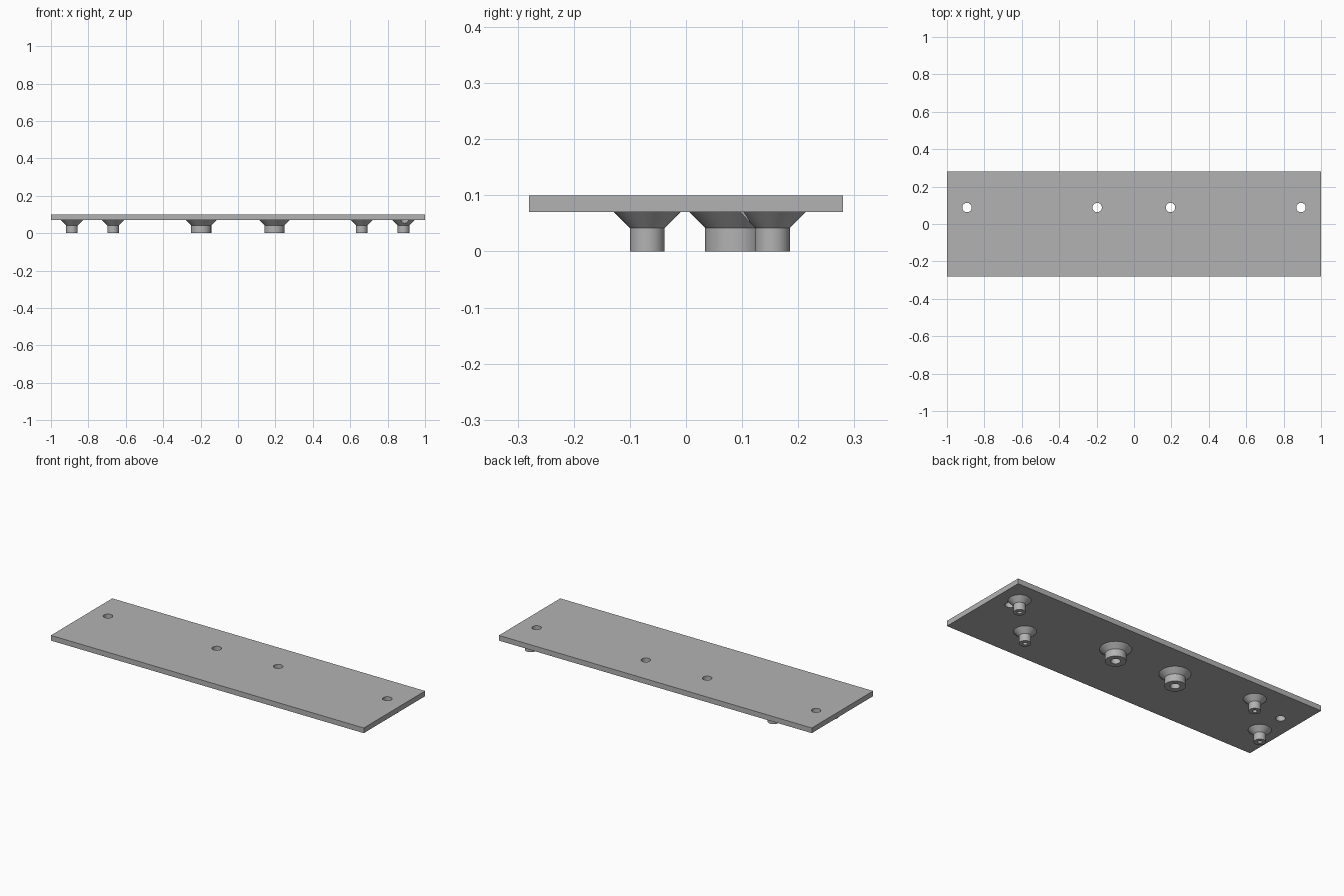
import bpy, bmesh, math
from mathutils import Matrix, Vector

cube = bpy.data.objects.get("Cube")
if cube:
    bpy.data.objects.remove(cube)

LENGTH, WIDTH = 2.0, 0.56
BOTTOM, TOP, NECK = 0.07, 0.10, 0.042
HOLE_R, HOLE_Y = 0.025, 0.088
SEGMENTS = 48

grey = bpy.data.materials.new("plain grey")
grey.use_nodes = True
colour = (0.45, 0.45, 0.45, 1)
grey.diffuse_color = colour
grey.node_tree.nodes["Principled BSDF"].inputs["Base Color"].default_value = colour


def make_object(name, bm, location=(0, 0, 0)):
    bmesh.ops.recalc_face_normals(bm, faces=bm.faces)
    mesh = bpy.data.meshes.new(name)
    bm.to_mesh(mesh)
    bm.free()
    mesh.materials.append(grey)
    obj = bpy.data.objects.new(name, mesh)
    obj.location = location
    bpy.context.collection.objects.link(obj)
    return obj


def lathe(name, profile, location, closed):
    """Spin a radius/height profile around the vertical axis."""
    bm = bmesh.new()
    verts = [bm.verts.new((r, 0, z)) for r, z in profile]
    edges = [bm.edges.new(pair) for pair in zip(verts, verts[1:])]
    if closed:
        edges.append(bm.edges.new((verts[-1], verts[0])))
    bmesh.ops.spin(bm, geom=verts + edges, cent=(0, 0, 0), axis=(0, 0, 1),
                   angle=math.tau, steps=SEGMENTS)
    bmesh.ops.remove_doubles(bm, verts=bm.verts, dist=0.0001)
    return make_object(name, bm, location)


def cut(obj, cutter):
    mod = obj.modifiers.new("hole", "BOOLEAN")
    mod.operation = "DIFFERENCE"
    mod.solver = "EXACT"
    mod.object = cutter


def smooth(obj):
    bpy.ops.object.select_all(action="DESELECT")
    obj.select_set(True)
    bpy.context.view_layer.objects.active = obj
    bpy.ops.object.shade_smooth_by_angle(angle=math.radians(30))


# Flat plate
bm = bmesh.new()
bmesh.ops.create_cube(bm, size=1)
bmesh.ops.scale(bm, vec=(LENGTH, WIDTH, TOP - BOTTOM), verts=bm.verts)
plate = make_object("plate", bm, (0, 0, (TOP + BOTTOM) / 2))

# Four through holes in a row
cutters = []
for x in (-0.893, -0.197, 0.195, 0.893):
    bm = bmesh.new()
    bmesh.ops.create_cone(bm, cap_ends=True, segments=SEGMENTS, radius1=HOLE_R,
                          radius2=HOLE_R, depth=0.4)
    cutter = make_object("hole_cutter", bm, (x, HOLE_Y, 0))
    cutter.hide_render = True
    cutter.hide_set(True)
    cutter.display_type = "WIRE"
    cut(plate, cutter)
    cutters.append(cutter)

# Two wide flared bosses, bored right through
tube = [(HOLE_R, BOTTOM), (0.082, BOTTOM), (0.054, NECK), (0.054, 0), (HOLE_R, 0)]
for side, x in (("right", -0.197), ("left", 0.195)):
    smooth(lathe("wide_boss_" + side, tube, (x, HOLE_Y, 0), True))

# Four slim flared bosses with blind screw holes
blind = [(0, BOTTOM), (0.059, BOTTOM), (0.031, NECK), (0.031, 0),
         (0.012, 0), (0.012, 0.06), (0, 0.06)]
slim_bosses = {
    "back_left": (0.885, 0.154),
    "front_left": (0.661, -0.069),
    "back_right": (-0.668, 0.154),
    "front_right": (-0.888, -0.069),
}
for name, (x, y) in slim_bosses.items():
    boss = lathe("slim_boss_" + name, blind, (x, y, 0), False)
    smooth(boss)
    # The end hole grazes the flare of this boss
    if name == "back_left":
        cut(boss, cutters[-1])
